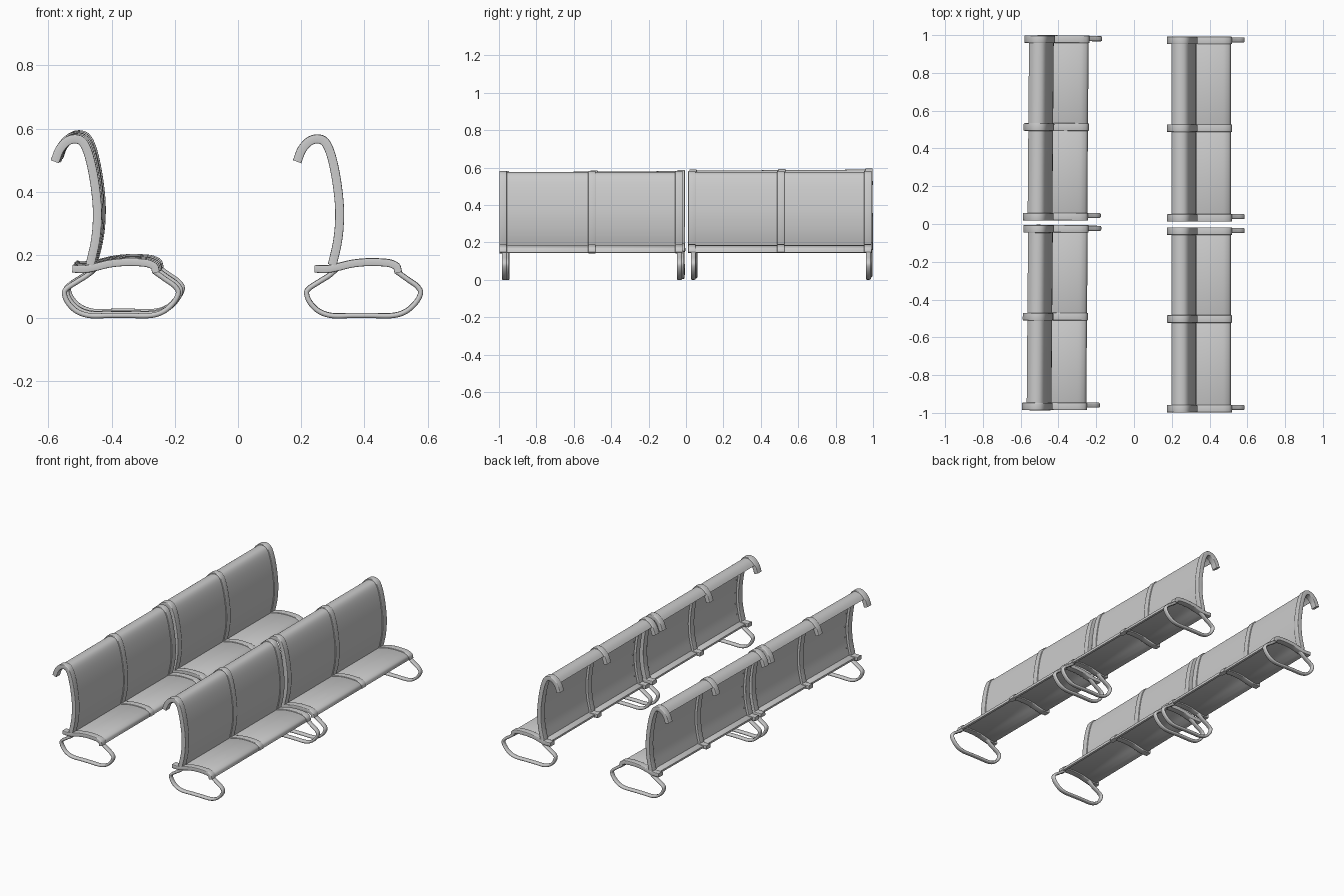
import bpy, bmesh, math
from mathutils import Matrix, Vector

if "Cube" in bpy.data.objects:
    bpy.data.objects.remove(bpy.data.objects["Cube"])


def spline(pts, steps=6):
    """Smooth Catmull-Rom curve through 2D (x, z) points."""
    p = [Vector(q) for q in pts]
    p = [2 * p[0] - p[1]] + p + [2 * p[-1] - p[-2]]
    out = []
    for i in range(1, len(p) - 2):
        a, b, c, d = p[i - 1:i + 3]
        for k in range(steps):
            t = k / steps
            out.append(0.5 * (2 * b + (c - a) * t + (2 * a - 5 * b + 4 * c - d) * t * t
                              + (3 * b - a - 3 * c + d) * t ** 3))
    return out + [p[-2]]


def rounded(n0, n1, width, r, seg=3):
    """Rounded rectangle section: n across the path, y along the bench."""
    out = []
    corners = [(n1 - r, width / 2 - r), (n0 + r, width / 2 - r),
               (n0 + r, -width / 2 + r), (n1 - r, -width / 2 + r)]
    for i, (n, y) in enumerate(corners):
        for k in range(seg + 1):
            a = math.pi / 2 * (i + k / seg)
            out.append((n + r * math.cos(a), y + r * math.sin(a)))
    return out


def finish(bm, name):
    bmesh.ops.recalc_face_normals(bm, faces=bm.faces)
    me = bpy.data.meshes.new(name)
    for f in bm.faces:
        f.smooth = True
    bm.to_mesh(me)
    bm.free()
    me.set_sharp_from_angle(angle=math.radians(35))
    return me


def sweep(name, path, section):
    """Sweep a section along a path in the x-z plane, with end caps."""
    bm = bmesh.new()
    rings = []
    for i, p in enumerate(path):
        t = (path[min(i + 1, len(path) - 1)] - path[max(i - 1, 0)]).normalized()
        n = Vector((-t.y, t.x))
        rings.append([bm.verts.new((p.x + n.x * s, y, p.y + n.y * s)) for s, y in section])
    m = len(section)
    for a, b in zip(rings, rings[1:]):
        for j in range(m):
            bm.faces.new((a[j], a[(j + 1) % m], b[(j + 1) % m], b[j]))
    bm.faces.new(rings[0])
    bm.faces.new(rings[-1])
    return finish(bm, name)


# Side profiles: outer surface of backrest, seat and leg loop
back = spline([(.174, .50), (.19, .54), (.217, .57), (.25, .581), (.282, .57), (.304, .532),
               (.322, .46), (.334, .37), (.335, .30), (.328, .235), (.312, .165)])
seat = spline([(.243, .168), (.28, .167), (.313, .173), (.36, .184), (.414, .189), (.47, .187),
               (.497, .18), (.513, .168), (.519, .147)])
leg = spline([(.31, .165), (.285, .142), (.25, .12), (.22, .10), (.209, .08), (.22, .047),
              (.25, .016), (.295, 0), (.36, 0), (.42, 0), (.49, 0), (.535, .014), (.57, .045),
              (.586, .08), (.573, .106), (.54, .13), (.505, .155)])

HALF = .47                      # distance of the end bands from the middle
band_sec = rounded(-.028, 0, .04, .004)
panel_sec = rounded(-.013, -.006, HALF, .002, 1)
lip_sec = rounded(-.016, -.005, HALF, .003, 2)
parts = {
    "back_band": (sweep("back_band", back, band_sec), (-HALF, .005, HALF)),
    "seat_band": (sweep("seat_band", seat, rounded(-.024, 0, .04, .004)), (-HALF, .005, HALF)),
    "back_panel": (sweep("back_panel", back[7:], panel_sec), (-HALF / 2, HALF / 2)),
    "seat_panel": (sweep("seat_panel", seat[3:], lip_sec), (-HALF / 2, HALF / 2)),
    "leg_loop": (sweep("leg_loop", leg, rounded(0, .016, .027, .0075, 4)), (-.463, .473)),
}

# Rivets on the rear of the backrest beside each band
bm = bmesh.new()
for i in (32, 38, 44, 50, 56):
    t = (back[i + 1] - back[i - 1]).normalized()
    c = back[i] + Vector((-t.y, t.x)) * -.014
    bmesh.ops.create_uvsphere(bm, u_segments=8, v_segments=4, radius=.004,
                              matrix=Matrix.Translation((c.x, 0, c.y)))
parts["back_rivets"] = (finish(bm, "back_rivets"), (-.435, .435))

# Four bench units: two rows of two, the left row slightly askew
units = {
    "right_front": ((0, -.508, 0), 0, 0),
    "right_rear": ((0, .502, .001), 0, 0),
    "left_front": ((-.763, -.494, .003), .006, -.008),
    "left_rear": ((-.758, .510, .011), .006, -.008),
}
for unit, (loc, tilt, turn) in units.items():
    pivot = Vector((.38, 0, 0))
    base = (Matrix.Translation(Vector(loc) + pivot) @ Matrix.Rotation(turn, 4, 'Z')
            @ Matrix.Rotation(tilt, 4, 'X') @ Matrix.Translation(-pivot))
    for part, (me, ys) in parts.items():
        for k, y in enumerate(ys):
            ob = bpy.data.objects.new(f"{unit}_{part}_{k + 1}", me)
            ob.matrix_world = base @ Matrix.Translation((0, y, 0))
            bpy.context.collection.objects.link(ob)
